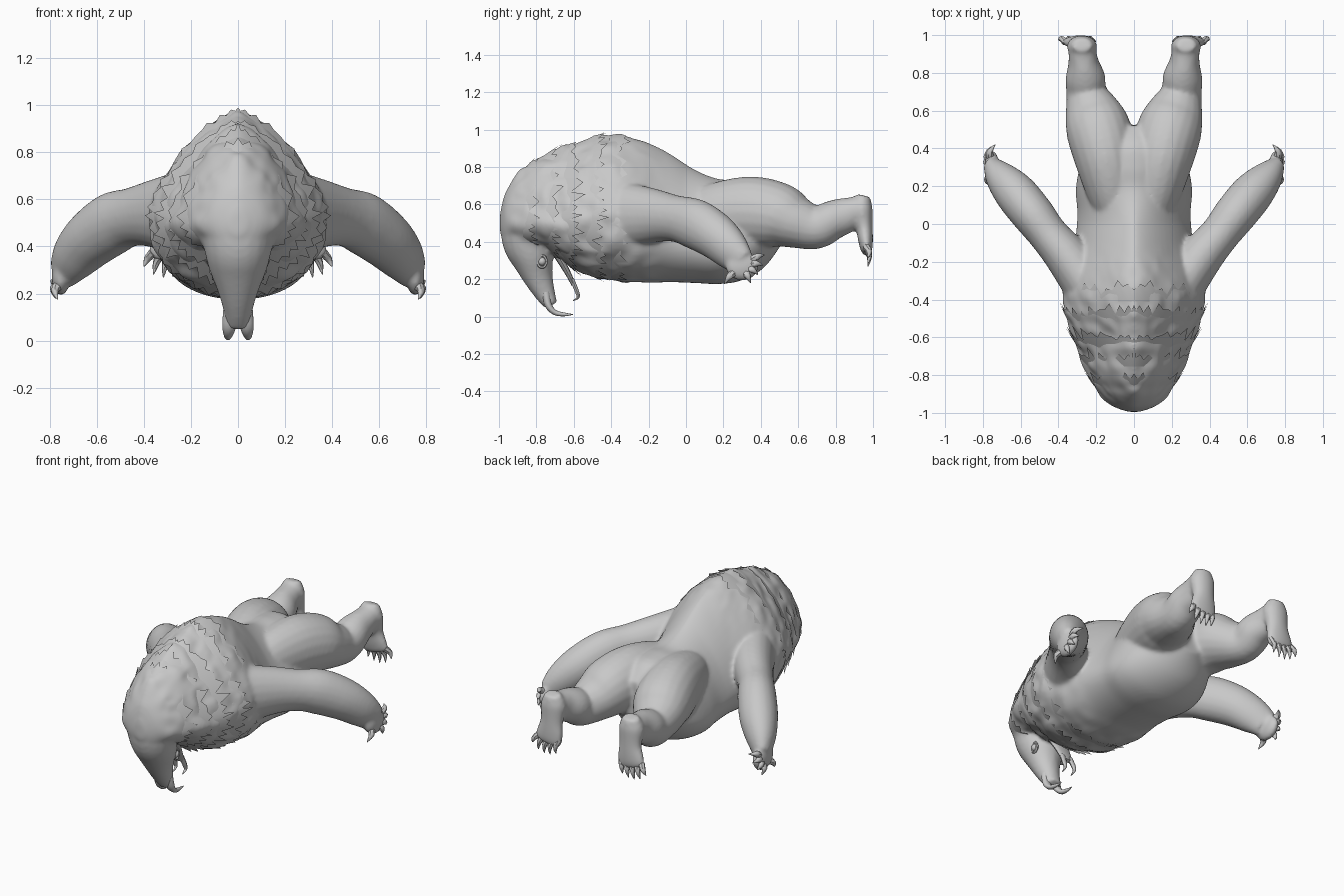
import bpy, bmesh, math
from mathutils import Vector, noise

if "Cube" in bpy.data.objects:
    bpy.data.objects.remove(bpy.data.objects["Cube"])

grey = bpy.data.materials.new("plain_grey")
grey.diffuse_color = (0.58, 0.58, 0.58, 1)
grey.use_nodes = True
grey.node_tree.nodes["Principled BSDF"].inputs["Base Color"].default_value = grey.diffuse_color


def finish(name, bm, angle=50):
    bmesh.ops.recalc_face_normals(bm, faces=bm.faces)
    me = bpy.data.meshes.new(name)
    bm.to_mesh(me)
    bm.free()
    me.materials.append(grey)
    ob = bpy.data.objects.new(name, me)
    bpy.context.collection.objects.link(ob)
    bpy.ops.object.select_all(action='DESELECT')
    ob.select_set(True)
    bpy.context.view_layer.objects.active = ob
    bpy.ops.object.shade_smooth_by_angle(angle=math.radians(angle))
    return ob


def spline(rows, u):
    """Catmull-Rom sample of a list of rows at u in 0..1."""
    n = len(rows) - 1
    i = min(int(u * n), n - 1)
    t = u * n - i
    a, b, c, d = [rows[max(0, min(n, k))] for k in (i - 1, i, i + 1, i + 2)]
    return [q + 0.5 * t * (r - p + t * (2 * p - 5 * q + 4 * r - s + t * (3 * (q - r) + s - p)))
            for p, q, r, s in zip(a, b, c, d)]


def loft(name, rings, angle=50):
    bm = bmesh.new()
    vr = [[bm.verts.new(p) for p in ring] for ring in rings]
    n = len(vr[0])
    for a, b in zip(vr, vr[1:]):
        for k in range(n):
            bm.faces.new((a[k], a[(k + 1) % n], b[(k + 1) % n], b[k]))
    bm.faces.new(vr[0])
    bm.faces.new(vr[-1])
    return finish(name, bm, angle)


def tube(name, rows, side=1, sides=16, steps=4, ref=(0, 0, 1)):
    """Rows are x, y, z, sideways radius, upward radius."""
    rows = [(r[0] * side, *r[1:]) for r in rows]
    m = (len(rows) - 1) * steps
    samples = [spline(rows, i / m) for i in range(m + 1)]
    rings = []
    for i, s in enumerate(samples):
        t = Vector(samples[min(m, i + 1)][:3]) - Vector(samples[max(0, i - 1)][:3])
        t.normalize()
        across = t.cross(Vector(ref)).normalized()
        up = across.cross(t)
        rings.append([Vector(s[:3]) + across * max(s[3], .001) * math.cos(a) + up * max(s[4], .001) * math.sin(a)
                      for a in (2 * math.pi * k / sides for k in range(sides))])
    return loft(name, rings)


def ball(name, pos, size):
    bm = bmesh.new()
    bmesh.ops.create_uvsphere(bm, u_segments=16, v_segments=10, radius=1)
    bmesh.ops.scale(bm, verts=bm.verts, vec=size)
    bmesh.ops.translate(bm, verts=bm.verts, vec=pos)
    return finish(name, bm)


def claw(name, start, tip, bend, r, side):
    a, b = Vector(start), Vector(tip)
    mid = (a + b) / 2 + Vector(bend)
    tube(name, [(*a, r, r), (*mid, r * .75, r * .75), (*b, .002, .002)], side, 7, 3, (1, 0, 0))


# Trunk: y, bottom, top, widest height, half width
TRUNK = [(-.995, .45, .55, .5, .03), (-.96, .39, .68, .5, .12), (-.88, .37, .785, .5, .2),
         (-.78, .37, .86, .5, .255), (-.68, .31, .9, .51, .29), (-.55, .23, .94, .53, .34),
         (-.4, .195, .978, .53, .378), (-.25, .18, .95, .48, .36), (-.1, .185, .88, .42, .315),
         (.05, .18, .785, .38, .30), (.18, .175, .735, .36, .308), (.3, .195, .735, .38, .285),
         (.42, .265, .715, .44, .22), (.52, .4, .63, .52, .11)]


def skin(u, a, lift=0):
    # Ridged back toward the head, rounder rump
    y, zb, zt, zc, w = spline(TRUNK, u)
    c, s = math.cos(a), math.sin(a)
    rump = max(0, min(1, y / .3))
    hood = max(0, min(1, (-.7 - y) / .25))
    e = 1.38 - .38 * rump - .18 * hood if s > 0 else 0.98
    x = (w + lift) * math.copysign(abs(c) ** e, c)
    z = zc + ((zt - zc if s > 0 else zc - zb) + lift) * math.copysign(abs(s) ** e, s)
    return Vector((x, y, z))


def plumage(u, a):
    # Lumpy feathers fade out behind the shoulders
    p = skin(u, a)
    fade = max(0, min(1, (-.1 - p.y) / .35)) * min(1, (p.y + 1) / .1)
    return skin(u, a, .022 * fade * noise.noise(Vector((abs(p.x), p.y, p.z)) * 13))


# Flesh parts, fused into one smooth skin further down
flesh = [loft("trunk", [[plumage(i / 78, 2 * math.pi * k / 64) for k in range(64)] for i in range(79)])]
# Head and upper beak, running downward
flesh.append(tube("head", [(0, -.82, .66, .17, .12), (0, -.835, .52, .185, .155), (0, -.85, .41, .15, .135),
                           (0, -.82, .31, .125, .112), (0, -.79, .21, .086, .08), (0, -.752, .12, .06, .055),
                           (0, -.72, .06, .052, .036)], sides=20, ref=(0, 1, 0)))
# Ridge down the face
flesh.append(tube("beak_ridge", [(0, -.95, .5, .05, .02), (0, -.955, .42, .045, .02), (0, -.915, .33, .04, .02),
                                 (0, -.855, .21, .03, .015), (0, -.79, .1, .02, .01)], sides=10, ref=(0, 1, 0)))
for side in (1, -1):
    # Arm and palm
    flesh.append(tube("arm", [(.19, -.4, .54, .14, .2), (.34, -.19, .54, .12, .15),
                              (.45, -.06, .525, .105, .125), (.535, .05, .495, .113, .135),
                              (.625, .16, .43, .112, .125), (.697, .24, .355, .088, .108),
                              (.745, .3, .285, .05, .08)], side, 20))
    flesh.append(ball("palm", (.752 * side, .3, .27), (.04, .09, .078)))
    # Splayed leg, from hip through knee to heel
    flesh.append(tube("leg", [(.09, .05, .53, .11, .14), (.115, .18, .55, .14, .172), (.15, .35, .56, .165, .19),
                              (.188, .5, .54, .172, .175), (.222, .6, .5, .148, .138), (.252, .7, .477, .108, .115),
                              (.258, .78, .515, .105, .105), (.268, .86, .545, .08, .095),
                              (.275, .93, .58, .07, .068), (.275, .975, .595, .05, .045)], side, 20))
    # Foot hanging down with an upright sole
    flesh.append(tube("foot", [(.275, .95, .648, .05, .038), (.275, .938, .58, .08, .06), (.277, .953, .48, .072, .046),
                               (.283, .96, .41, .087, .04), (.292, .965, .36, .09, .032),
                               (.297, .967, .335, .07, .018)], side, 16, 4, (0, 1, 0)))

# Fuse and soften the joints
bpy.ops.object.select_all(action='DESELECT')
for ob in flesh:
    ob.select_set(True)
body = flesh[0]
bpy.context.view_layer.objects.active = body
bpy.ops.object.join()
body.name = "body"
fuse = body.modifiers.new("fuse", 'REMESH')
fuse.mode = 'VOXEL'
fuse.voxel_size = .011
soft = body.modifiers.new("soften", 'SMOOTH')
soft.factor = .5
soft.iterations = 10
bpy.ops.object.modifier_apply(modifier="fuse")
bpy.ops.object.modifier_apply(modifier="soften")
bpy.ops.object.shade_smooth()


# Ruffled feather collars with ragged trailing edges
def collar(name, u0, u1, lift, teeth):
    bm = bmesh.new()
    n = teeth * 2
    rows = [[], [], []]
    for k in range(n):
        a = 2 * math.pi * k / n + math.pi / 2
        ragged = noise.noise(Vector((abs(math.cos(a)) * 9, math.sin(a) * 9, u0 * 30)))
        tip = (1 if k % 2 == 0 else .6) + .5 * ragged
        for row, f in zip(rows, (0, tip / 2, tip)):
            row.append(bm.verts.new(skin(u0 + (u1 - u0) * f, a, -.008 + lift * f)))
    for a, b in zip(rows, rows[1:]):
        for k in range(n):
            bm.faces.new((a[k], a[(k + 1) % n], b[(k + 1) % n], b[k]))
    finish(name, bm, 35)


for i, (u0, u1, lift, teeth) in enumerate([(.16, .22, .016, 22), (.25, .31, .022, 32), (.315, .375, .026, 38),
                                          (.39, .445, .022, 40), (.455, .5, .014, 36)]):
    collar(f"feather_collar_{i + 1}", u0, u1, lift, teeth)

# Lower beak
tube("lower_beak", [(0, -.72, .4, .08, .03), (0, -.68, .32, .07, .022), (0, -.635, .24, .055, .016),
                    (0, -.6, .17, .045, .012)], sides=12, ref=(0, 1, 0))

for side, tag in ((1, "left"), (-1, "right")):
    # Paired beak hooks
    tube(f"{tag}_upper_hook", [(.034, -.75, .13, .024, .03), (.038, -.735, .06, .019, .03),
                               (.042, -.70, .022, .014, .018), (.042, -.65, .012, .01, .01),
                               (.04, -.605, .012, .002, .002)], side, 10, 4, (1, 0, 0))
    tube(f"{tag}_lower_hook", [(.028, -.61, .2, .012, .018), (.034, -.585, .14, .011, .016),
                               (.034, -.577, .105, .008, .01), (.032, -.605, .085, .002, .002)],
         side, 8, 4, (1, 0, 0))

    # Eye with a raised rim
    ball(f"{tag}_eye", (.099 * side, -.77, .295), (.022, .022, .022))
    rim = [[Vector((side * (.104 + .008 * math.sin(b)),
                    -.77 + (.024 + .007 * math.cos(b)) * math.cos(a),
                    .295 + (.032 + .007 * math.cos(b)) * math.sin(a)))
            for b in (k * math.pi / 3 for k in range(6))] for a in (i * math.pi / 8 for i in range(17))]
    loft(f"{tag}_eye_rim", rim)

    # Fingers and toes
    for i, (x, y, z) in enumerate([(.765, .205, .175), (.775, .345, .18), (.77, .385, .225),
                                   (.755, .41, .275), (.735, .42, .33)]):
        start = (.755, .295 + (y - .295) * .4, .28 + (z - .28) * .4)
        claw(f"{tag}_finger_{i + 1}", start, (x, y, z), (.018, 0, .008), .023, side)
    for i in range(5):
        x = .22 + .035 * i
        drop = (.285, .27, .268, .282, .315)[i]
        claw(f"{tag}_toe_{i + 1}", (x, .962, .375), (x + .015 + .006 * i, .972, drop), (.006, .014, 0), .02, side)
